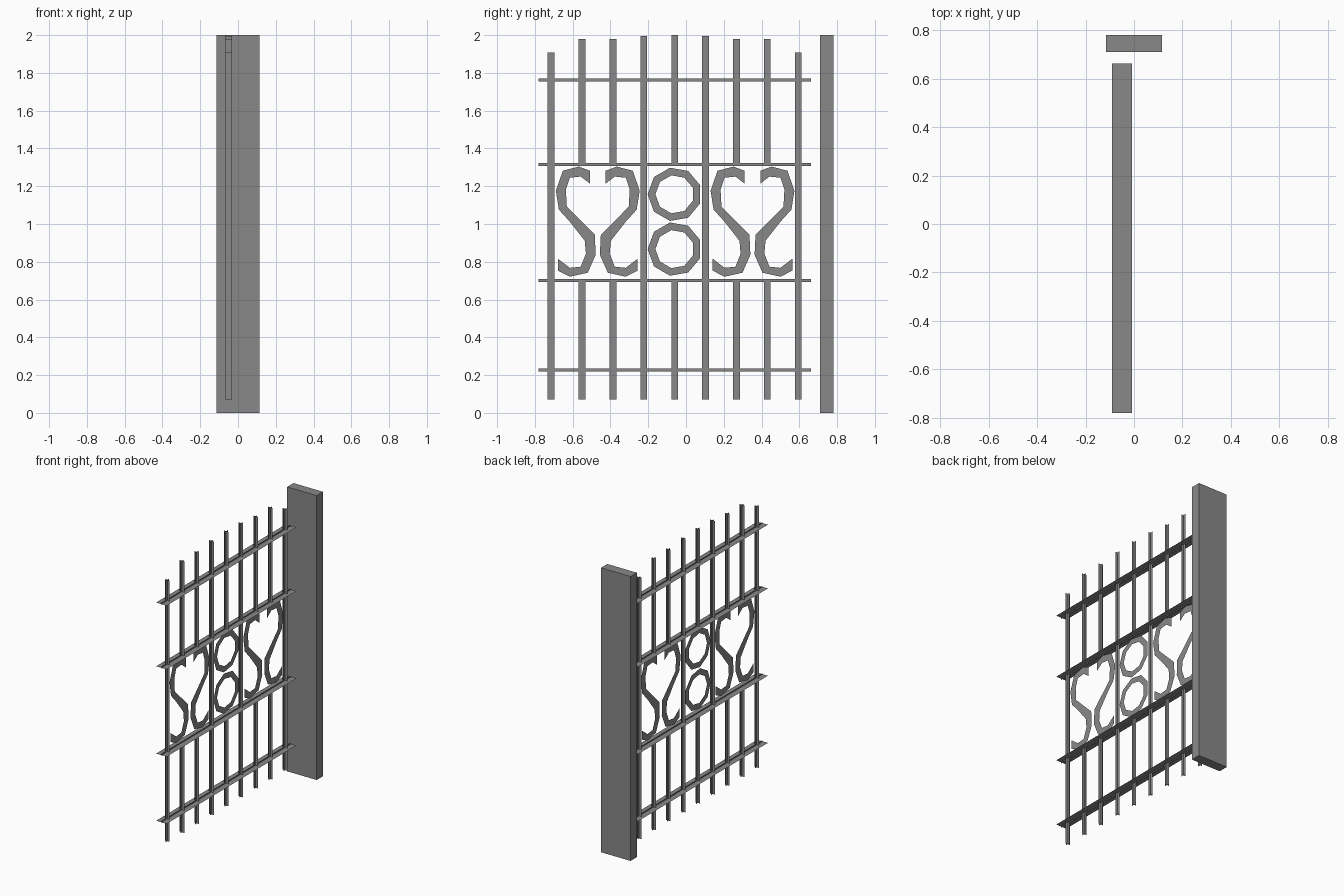
import bpy
import math

cube = bpy.data.objects.get("Cube")
if cube:
    bpy.data.objects.remove(cube, do_unlink=True)

iron = bpy.data.materials.new("iron_grey")
iron.use_nodes = True
GREY = (0.25, 0.25, 0.25, 1)
iron.diffuse_color = GREY
iron.node_tree.nodes["Principled BSDF"].inputs["Base Color"].default_value = GREY

GATE_X = -0.05


def add_mesh(name, verts, faces):
    mesh = bpy.data.meshes.new(name)
    mesh.from_pydata(verts, [], faces)
    mesh.materials.append(iron)
    obj = bpy.data.objects.new(name, mesh)
    bpy.context.collection.objects.link(obj)
    return obj


def strip(name, side_a, side_b, closed=False):
    """Flat band in the gate plane between two rows of (y, z) points."""
    n = len(side_a)
    verts = [(GATE_X, y, z) for y, z in side_a + side_b]
    faces = []
    for i in range(n if closed else n - 1):
        j = (i + 1) % n
        faces.append((i, j, n + j, n + i))
    return add_mesh(name, verts, faces)


def crossed_bar(name, start, end, half_u, half_v):
    """Two flat sheets crossing along the line from start to end."""
    verts, faces = [], []
    for off in (half_u, half_v):
        base = len(verts)
        for point, sign in ((start, -1), (start, 1), (end, 1), (end, -1)):
            verts.append(tuple(p + sign * o for p, o in zip(point, off)))
        faces.append(tuple(range(base, base + 4)))
    return add_mesh(name, verts, faces)


# Post
bpy.ops.mesh.primitive_cube_add(size=1, location=(0, 0.745, 1))
post = bpy.context.object
post.name = "post"
post.scale = (0.23, 0.07, 2)
post.data.materials.append(iron)

# Horizontal rails
RAILS = (0.228, 0.70, 1.314, 1.762)
for z in RAILS:
    crossed_bar("rail", (GATE_X, -0.78, z), (GATE_X, 0.662, z),
                (0.041, 0, 0), (0, 0, 0.008))

# Vertical bars: full height beside the panels, split above and below them
TOPS = (2.0, 1.995, 1.98, 1.98, 1.908)
MIDDLE = -0.06
for i in range(-4, 5):
    y = MIDDLE + i * 0.1635
    top = TOPS[abs(i)]
    if abs(i) in (1, 4):
        spans = [("full_bar", 0.07, top)]
    else:
        spans = [("lower_bar", 0.07, RAILS[1]), ("upper_bar", RAILS[2], top)]
    for name, low, high in spans:
        crossed_bar(name, (GATE_X, y, low), (GATE_X, y, high),
                    (0.018, 0, 0), (0, 0.018, 0))

# Nine-sided rings in the middle panel
for z in (0.867, 1.157):
    rows = []
    for radius in (0.143, 0.102):
        rows.append([(MIDDLE + radius * math.cos(math.pi + k * math.tau / 9),
                      z + radius * math.sin(math.pi + k * math.tau / 9))
                     for k in range(9)])
    strip("ring", rows[0], rows[1], closed=True)

# Mirrored pairs of S scrolls in the side panels
LEFT_EDGE = [(-.042, 1.282), (-.10, 1.304), (-.185, 1.282), (-.222, 1.176),
             (-.206, 1.076), (-.148, 1.012), (-.069, .911), (-.063, .843),
             (-.09, .774), (-.148, .768), (-.211, .816)]
RIGHT_EDGE = [(-.042, 1.214), (-.09, 1.251), (-.148, 1.245), (-.169, 1.182),
              (-.164, 1.092), (-.106, 1.033), (-.016, .943), (-.011, .837),
              (-.053, .742), (-.148, .721), (-.211, .753)]
for centre in (-0.467, 0.352):
    for side in (1, -1):
        strip("scroll",
              [(centre + side * y, z) for y, z in LEFT_EDGE],
              [(centre + side * y, z) for y, z in RIGHT_EDGE])
